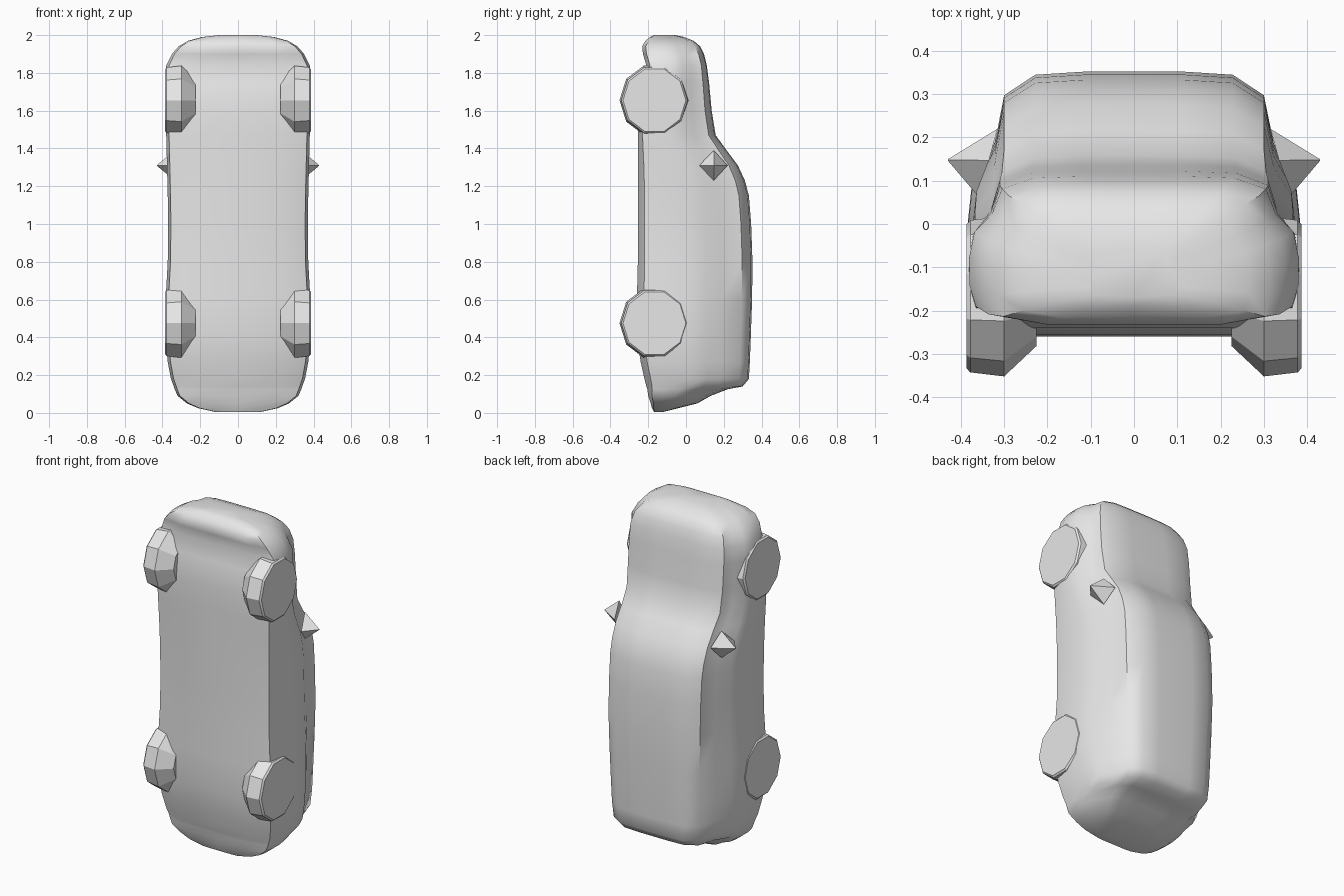
import bpy, bmesh, math

paint = bpy.data.materials.new("light grey")
paint.diffuse_color = (0.8, 0.8, 0.8, 1)


def loft(name, rings, angle):
    """Skin a list of closed rings, cap both ends and shade by angle."""
    bm = bmesh.new()
    loops = [[bm.verts.new(p) for p in ring] for ring in rings]
    n = len(loops[0])
    for a, b in zip(loops, loops[1:]):
        for i in range(n):
            j = (i + 1) % n
            bm.faces.new((a[i], a[j], b[j], b[i]))
    bm.faces.new(loops[0])
    bm.faces.new(loops[-1])
    bmesh.ops.recalc_face_normals(bm, faces=bm.faces)
    mesh = bpy.data.meshes.new(name)
    bm.to_mesh(mesh)
    bm.free()
    mesh.materials.append(paint)
    obj = bpy.data.objects.new(name, mesh)
    bpy.context.collection.objects.link(obj)
    bpy.ops.object.select_all(action='DESELECT')
    obj.select_set(True)
    bpy.context.view_layer.objects.active = obj
    bpy.ops.object.shade_smooth_by_angle(angle=math.radians(angle))
    return obj


def section(z, yb, yt, w, tw):
    """Car cross-section: floor yb, top yt, half width w, top corner half width tw."""
    h = yt - yb
    half = [(0, yb), (0.64 * w, yb), (0.96 * w, yb + 0.06 * h), (w, yb + 0.22 * h),
            (w, yb + 0.42 * h), (0.97 * w, yb + 0.6 * h),
            (0.55 * tw + 0.42 * w, yb + 0.73 * h),
            (tw, yt - 0.09 * h), (0.76 * tw, yt - 0.012 * h), (0.38 * tw, yt), (0, yt)]
    left = [(-x, y) for x, y in half[-2:0:-1]]
    return [(x, y, z) for x, y in half + left]


# Body, standing on its tail: z, floor, top, half width, top corner half width
stations = [
    (0.005, -0.17, -0.12, 0.12, 0.10),
    (0.025, -0.18, -0.04, 0.21, 0.17),
    (0.05, -0.187, 0.06, 0.27, 0.22),
    (0.09, -0.20, 0.13, 0.32, 0.25),
    (0.125, -0.205, 0.22, 0.335, 0.26),
    (0.14, -0.21, 0.30, 0.34, 0.26),
    (0.18, -0.22, 0.333, 0.355, 0.275),
    (0.27, -0.24, 0.338, 0.372, 0.285),
    (0.40, -0.26, 0.343, 0.385, 0.29),
    (0.60, -0.26, 0.350, 0.383, 0.295),
    (0.80, -0.255, 0.352, 0.372, 0.30),
    (1.00, -0.255, 0.345, 0.37, 0.30),
    (1.15, -0.255, 0.333, 0.372, 0.30),
    (1.23, -0.255, 0.312, 0.374, 0.30),
    (1.31, -0.255, 0.275, 0.376, 0.30),
    (1.39, -0.255, 0.215, 0.378, 0.30),
    (1.47, -0.255, 0.157, 0.38, 0.305),
    (1.60, -0.255, 0.136, 0.383, 0.31),
    (1.75, -0.24, 0.122, 0.383, 0.31),
    (1.84, -0.21, 0.11, 0.38, 0.305),
    (1.90, -0.228, 0.095, 0.35, 0.29),
    (1.94, -0.232, 0.075, 0.315, 0.26),
    (1.97, -0.215, 0.04, 0.265, 0.22),
    (1.99, -0.19, -0.01, 0.19, 0.16),
    (2.00, -0.17, -0.06, 0.10, 0.09),
]
loft("car_body", [section(*s) for s in stations], 42)

# Wheels: ten-sided, tapering towards the inner side
for label, zc, r in (("front", 1.655, 0.185), ("rear", 0.475, 0.185)):
    for side, s in (("right", 1), ("left", -1)):
        rings = []
        for x, k in ((0.387, 0.90), (0.378, 0.95), (0.30, 1.0), (0.225, 0.62)):
            rings.append([(s * x, -0.167 + k * r * math.cos(math.tau * i / 10),
                           zc + k * r * 1.04 * math.sin(math.tau * i / 10))
                          for i in range(10)])
        loft(f"{label}_{side}_wheel", rings, 25)

# Pointed side mirrors
for side, s in (("right", 1), ("left", -1)):
    base = [(0.365, 0.07, 1.31), (0.335, 0.147, 1.23),
            (0.315, 0.22, 1.31), (0.335, 0.147, 1.39)]
    tip = (0.43, 0.148, 1.31)
    inner = [(s * x, y, z) for x, y, z in base]
    outer = [tuple(s * tip[0] if k == 0 else tip[k] + 0.02 * (p[k] - tip[k])
                   for k in range(3)) for p in base]
    loft(f"{side}_mirror", [inner, outer], 20)
